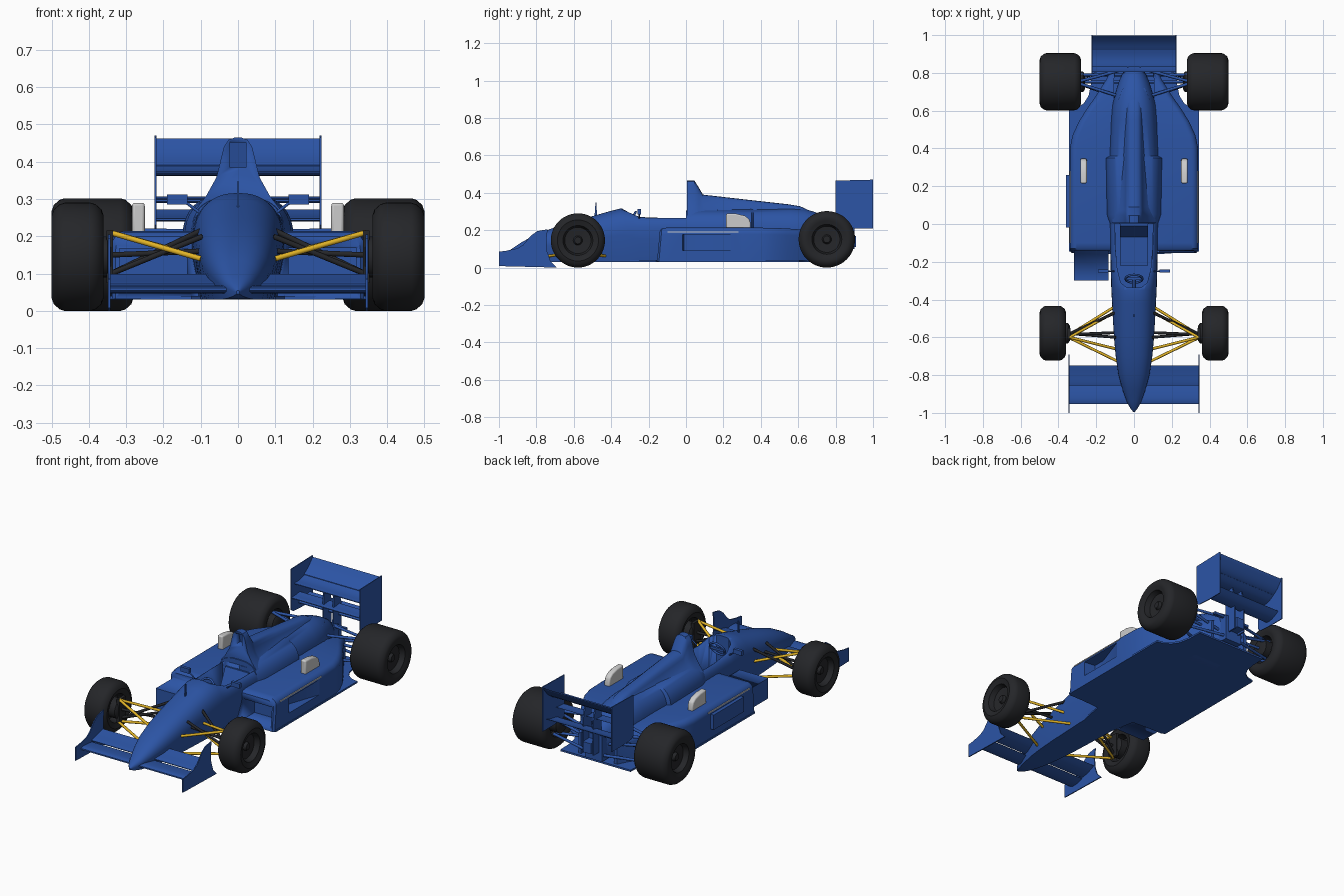
import bpy, bmesh, math
from mathutils import Vector

if "Cube" in bpy.data.objects:
    bpy.data.objects.remove(bpy.data.objects["Cube"])


def material(name, r, g, b):
    m = bpy.data.materials.new(name)
    m.diffuse_color = (r, g, b, 1)
    m.use_nodes = True
    m.node_tree.nodes["Principled BSDF"].inputs["Base Color"].default_value = m.diffuse_color
    return m


BLUE = material("blue_paint", 0.025, 0.09, 0.38)
BLACK = material("black_rubber", 0.018, 0.019, 0.022)
YELLOW = material("yellow_paint", 0.75, 0.45, 0.02)
WHITE = material("white_paint", 0.75, 0.75, 0.73)


def loft(name, rings, mat=BLUE, angle=35):
    """Skin closed rings of points and cap both ends."""
    bm = bmesh.new()
    vs = [[bm.verts.new(p) for p in r] for r in rings]
    n = len(vs[0])
    for a, b in zip(vs, vs[1:]):
        for i in range(n):
            bm.faces.new((a[i], a[(i + 1) % n], b[(i + 1) % n], b[i]))
    bm.faces.new(vs[0])
    bm.faces.new(vs[-1])
    bmesh.ops.recalc_face_normals(bm, faces=bm.faces)
    me = bpy.data.meshes.new(name)
    bm.to_mesh(me)
    bm.free()
    ob = bpy.data.objects.new(name, me)
    bpy.context.collection.objects.link(ob)
    if mat:
        me.materials.append(mat)
    bpy.ops.object.select_all(action='DESELECT')
    ob.select_set(True)
    bpy.context.view_layer.objects.active = ob
    bpy.ops.object.shade_smooth_by_angle(angle=math.radians(angle))
    return ob


def slab(name, pts, x0, x1, mat=BLUE):
    """Side profile (y, z) extruded across x."""
    return loft(name, [[(x, y, z) for y, z in pts] for x in (x0, x1)], mat)


def plan(name, pts, z0, z1, mat=BLUE):
    """Plan outline (x, y) extruded in z."""
    return loft(name, [[(x, y, z) for x, y in pts] for z in (z0, z1)], mat)


def box(name, x0, x1, y0, y1, z0, z1, mat=BLUE):
    return slab(name, [(y0, z0), (y1, z0), (y1, z1), (y0, z1)], x0, x1, mat)


def rod(name, a, b, r=0.007, mat=BLUE, n=10):
    a, b = Vector(a), Vector(b)
    q = (b - a).to_track_quat('Z', 'Y')
    off = [q @ Vector((r * math.cos(t), r * math.sin(t), 0))
           for t in (2 * math.pi * i / n for i in range(n))]
    return loft(name, [[a + o for o in off], [b + o for o in off]], mat, 50)


def lathe(name, prof, y, z, mat, n=48):
    """Revolve (x, r) about an axle parallel to x."""
    return loft(name, [[(x, y + r * math.cos(2 * math.pi * i / n),
                         z + r * math.sin(2 * math.pi * i / n)) for i in range(n)]
                       for x, r in prof], mat)


def wing(name, y0, z0, y1, z1, w, thick=0.012, sag=0.008):
    """Cambered wing element, leading edge to trailing edge."""
    top, bot = [], []
    for i in range(9):
        t = i / 8
        y, z = y0 + (y1 - y0) * t, z0 + (z1 - z0) * t - sag * math.sin(math.pi * t)
        h = thick * 0.5 * (math.sqrt(t + 0.02) * (1.02 - t)) * 2.2
        top.append((y, z + h))
        bot.append((y, z - h))
    return slab(name, top + bot[::-1], -w, w)


def cut(ob, cutter):
    cutter.hide_render = True
    m = ob.modifiers.new("cut", 'BOOLEAN')
    m.object, m.operation, m.solver = cutter, 'DIFFERENCE', 'EXACT'
    bpy.context.view_layer.objects.active = ob
    bpy.ops.object.modifier_move_to_index(modifier="cut", index=0)
    bpy.ops.object.modifier_apply(modifier="cut")
    bpy.data.objects.remove(cutter)


def hull(y, w, zb, zt, p=2.4, mid=0.5, low=0.8):
    """Body section: domed top, tapered sides, flat bottom."""
    zm = zb + (zt - zb) * mid
    ring = [(-w * low, y, zb), (w * low, y, zb)]
    for i in range(25):
        a = math.pi * i / 24
        c, s = math.cos(a), max(math.sin(a), 0)
        ring.append((math.copysign(abs(c) ** (2 / p), c) * w, y, zm + (zt - zm) * s ** (2 / p)))
    return ring


# Nose and cockpit tub
tub = loft("nose_and_tub", [hull(*s) for s in (
    (-0.995, .004, .045, .055), (-.975, .02, .038, .075), (-.94, .038, .033, .095), (-.88, .06, .03, .135),
    (-.8, .082, .03, .178), (-.7, .097, .03, .216), (-.6, .106, .03, .248), (-.5, .112, .03, .275),
    (-.42, .116, .03, .298), (-.35, .12, .03, .316), (-.31, .121, .03, .31, 2.7),
    (-.25, .123, .03, .279, 4), (-.12, .125, .03, .276, 4.5), (.02, .128, .03, .276, 4.5))])
cut(tub, plan("cockpit_cutter", [(.1, 0), (.098, -.12), (.088, -.24), (.07, -.31), (.04, -.335),
    (-.04, -.335), (-.07, -.31), (-.088, -.24), (-.098, -.12), (-.1, 0)], .09, .5, None))
slab("seat", [(-.22, .09), (-.22, .11), (-.07, .12), (-.01, .25), (0, .25), (0, .09)], -.075, .075)

# Engine cover and its spine with the air intake
loft("engine_cover", [hull(*s) for s in (
    (0, .128, .03, .305, 3.0), (.05, .145, .03, .312, 2.8), (.35, .15, .03, .315, 2.8),
    (.36, .13, .03, .315, 2.6), (.55, .122, .03, .318, 2.4), (.63, .115, .03, .314, 2.3), (.69, .1, .04, .297, 2.3),
    (.75, .082, .05, .27, 2.3), (.8, .06, .06, .24, 2.3), (.83, .035, .08, .2, 2.3))])


def spine(y, top, k):
    prof = [(.115, 0), (.085, .2), (.058, .45), (.045, .72), (.038, .87), (.025, .97), (.008, 1)]
    half = [(x * k, y, .27 + (top - .27) * f) for x, f in prof]
    return half + [(-x, yy, z) for x, yy, z in half[::-1]]


tower = loft("roll_hoop_spine", [spine(*s) for s in (
    (.005, .465, 1), (.045, .465, 1), (.07, .425, 1), (.09, .39, 1), (.3, .366, .95),
    (.55, .338, .85), (.61, .328, .8), (.66, .305, .7), (.72, .275, .5))])
cut(tower, slab("intake_cutter", [(-.05, .385), (.05, .385), (.035, .452), (-.05, .452)], -.021, .021, None))


# Floor plate
edge = [(.1, -.3), (.125, -.16), (.343, -.145), (.343, .605), (.3, .615), (.265, .64), (.24, .68), (.228, .74), (.225, .83)]
plan("floor", edge + [(-x, y) for x, y in edge[::-1]], .03, .04)


def pod_ring(s, y, w, zt, slant=0.0):
    r = min(.035, w * .2)
    outer = [(w - r + r * math.cos(a), zt - r + r * math.sin(a))
             for a in (math.pi / 2 * i / 6 for i in range(7))]
    return [(s * x, y + slant * (z - .03), z) for x, z in [(.106, .032), (w, .032)] + outer + [(.106, zt)]]


for s, side in ((1, "right"), (-1, "left")):
    # Sidepod with front inlet, side duct, stripe and deflector
    pod = loft(side + "_sidepod", [pod_ring(s, *r) for r in (
        (-.155, .328, .200, .09), (-.145, .338, .210, .09), (-.1, .34, .214), (.3, .34, .214), (.41, .338, .213),
        (.47, .325, .212), (.54, .293, .209), (.61, .25, .204), (.68, .2, .195), (.76, .15, .18), (.81, .125, .165))])
    cut(pod, box("inlet_cutter", s * .135, s * .318, -.3, -.04, .05, .168, None))
    cut(pod, plan("duct_cutter", [(s * .36, -.02), (s * .27, -.01), (s * .27, .06), (s * .34, .26), (s * .36, .26)],
                  .092, .178, None))
    box(side + "_stripe", s * .336, s * .3415, -.1, .28, .187, .193, WHITE)
    fin = slab(side + "_deflector", [(.215, .2), (.215, .29), (.27, .288), (.315, .277), (.338, .26), (.346, .235),
                                     (.346, .2)], s * .25, s * .284, WHITE)
    b = fin.modifiers.new("round", 'BEVEL')
    b.width, b.segments = .008, 3

    # Cockpit mirrors
    box(side + "_mirror", s * .135, s * .19, -.258, -.24, .285, .312)
    rod(side + "_mirror_stalk", (s * .105, -.25, .265), (s * .145, -.25, .295), .004)

    # Wheels
    for end, x0, x1, y, r in (("front", .36, .5, -.578, .145), ("rear", .28, .5, .753, .151)):
        lathe(f"{side}_{end}_wheel", [(s * x, q) for x, q in (
            (x0 + .06, .002), (x0 + .055, .07), (x0 + .01, .08), (x0 + .004, .1), (x0, r - .035), (x0 + .006, r - .018),
            (x0 + .022, r - .004), (x0 + .035, r), (x1 - .035, r), (x1 - .022, r - .004), (x1 - .006, r - .018),
            (x1, r - .035), (x1 - .004, .1), (x1 - .01, .08), (x1 - .04, .07), (x1 - .045, .025),
            (x1 - .03, .018), (x1 - .03, .002))], y, r, BLACK)
        lathe(f"{side}_{end}_brake", [(s * (x0 + dx), q) for dx, q in
              ((-.02, .002), (-.02, .04), (-.01, .055), (.07, .055), (.07, .002))], y, r, BLACK, 32)
    box(side + "_front_upright", s * .335, s * .352, -.61, -.55, .075, .215, BLACK)

    # Front suspension
    for i, (a, b, c) in enumerate((
            ((.342, -.6, .21), (.1, -.66, .14), YELLOW), ((.342, -.6, .21), (.09, -.46, .14), YELLOW),
            ((.347, -.6, .08), (.08, -.73, .062), YELLOW), ((.347, -.59, .08), (.09, -.43, .062), YELLOW),
            ((.34, -.58, .1), (.1, -.47, .215), BLACK), ((.34, -.58, .1), (.095, -.6, .2), BLACK),
            ((.34, -.585, .15), (.1, -.575, .16), BLACK))):
        rod(f"{side}_front_arm_{i}", (s * a[0], *a[1:]), (s * b[0], *b[1:]), .0075, c)

    # Rear suspension
    for i, (a, b) in enumerate((((.31, .75, .215), (.06, .67, .21)), ((.31, .75, .215), (.05, .82, .2)),
                                ((.31, .75, .085), (.06, .66, .08)), ((.31, .77, .085), (.05, .83, .08)),
                                ((.31, .753, .15), (.05, .753, .14)), ((.31, .79, .19), (.05, .79, .13)))):
        rod(f"{side}_rear_arm_{i}", (s * a[0], *a[1:]), (s * b[0], *b[1:]), .008)

    # Wing end plates
    slab(side + "_front_end_plate", [(-1, .008), (-1, .085), (-.96, .09), (-.9, .103), (-.87, .122), (-.83, .17),
        (-.795, .195), (-.74, .205), (-.747, .14), (-.742, .085), (-.725, .035), (-.69, 0)], s * .342, s * .348)
    slab(side + "_rear_end_plate", [(.8, .23), (.8, .465), (1, .47), (1, .21), (.9, .21), (.82, .215)],
         s * .219, s * .224)
    # Wing posts behind the gearbox
    slab(side + "_wing_post", [(.82, .1), (.83, .37), (.88, .37), (.9, .3), (.9, .1)], s * .028, s * .036)

# Wing elements
wing("front_wing_main", -.952, .058, -.85, .06, .343, .024, .002)
wing("front_wing_flap", -.856, .07, -.75, .098, .343, .012, .004)
wing("rear_wing_main", .83, .37, .93, .39, .22, .014, .01)
wing("rear_wing_flap", .92, .39, .998, .462, .22, .01, .01)
wing("rear_wing_lower_front", .805, .296, .88, .306, .22, .014, .005)
wing("rear_wing_lower_rear", .87, .245, .97, .272, .22, .014, .008)

# Gearbox and rear crash structure
box("gearbox", -.055, .055, .68, .85, .05, .2)
box("rear_crash_box", -.026, .026, .83, .91, .11, .17)
box("rear_cross_beam", -.12, .12, .82, .835, .19, .205)

# Steering wheel, antenna and nose sensor
bpy.ops.mesh.primitive_torus_add(major_radius=.045, minor_radius=.006, major_segments=32, minor_segments=8,
                                 location=(0, -.29, .258), rotation=(math.radians(62), 0, 0))
bpy.context.object.name = "steering_wheel"
bpy.context.object.data.materials.append(BLUE)
bpy.ops.object.shade_smooth()
rod("steering_column", (0, -.29, .258), (0, -.35, .23), .01)
box("steering_spoke", -.043, .043, -.296, -.284, .25, .264)
slab("antenna", [(-.49, .26), (-.484, .347), (-.479, .347), (-.475, .26)], -.003, .003)
